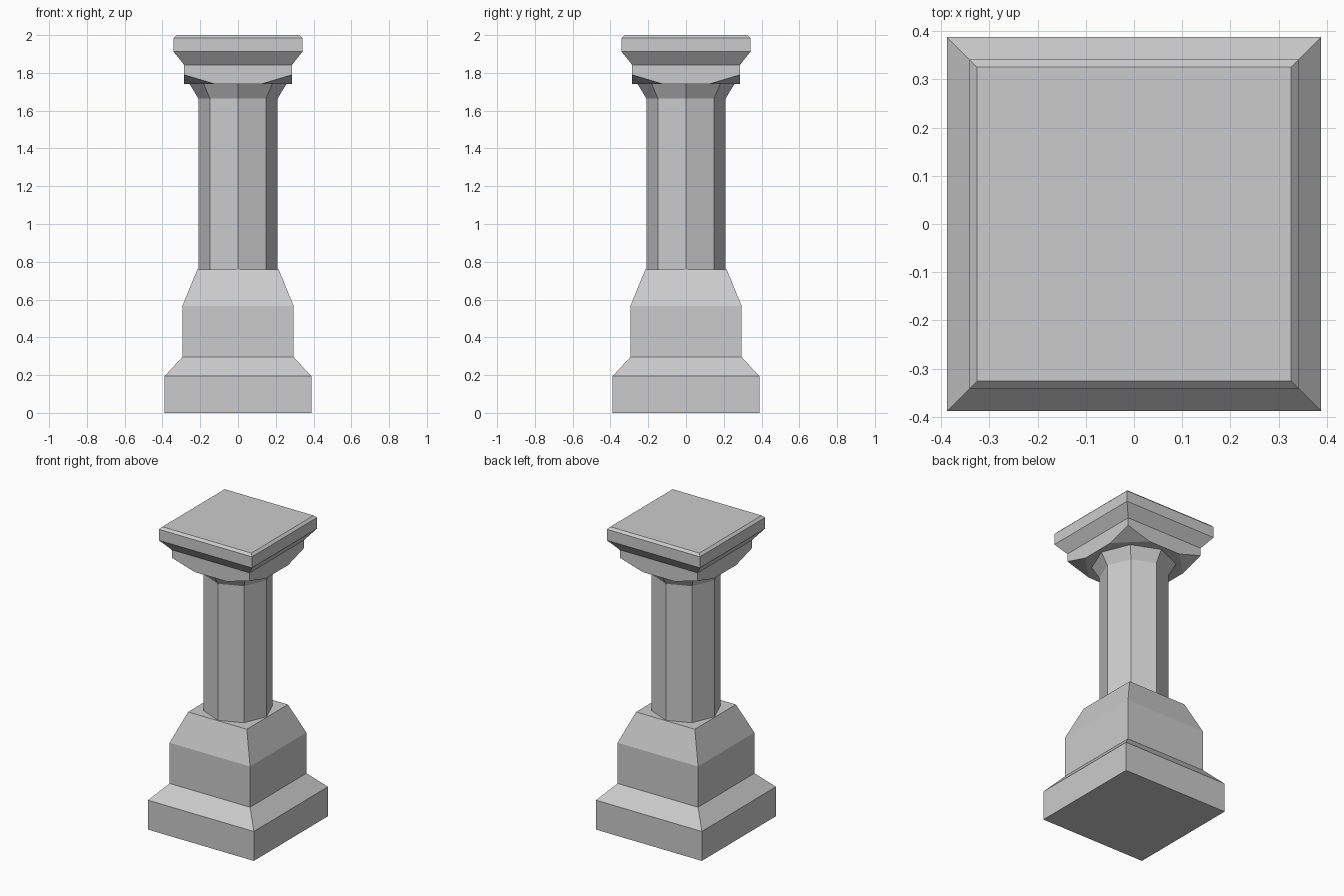
import bpy, bmesh, math

if "Cube" in bpy.data.objects:
    bpy.data.objects.remove(bpy.data.objects["Cube"])


def loft(name, rings):
    """Skin equally sized rings of (x, y, z) points and cap both ends."""
    bm = bmesh.new()
    loops = [[bm.verts.new(p) for p in ring] for ring in rings]
    n = len(loops[0])
    for a, b in zip(loops, loops[1:]):
        for i in range(n):
            j = (i + 1) % n
            bm.faces.new((a[i], a[j], b[j], b[i]))
    bm.faces.new(loops[0][::-1])
    bm.faces.new(loops[-1])
    bmesh.ops.remove_doubles(bm, verts=bm.verts, dist=0.0001)
    bmesh.ops.recalc_face_normals(bm, faces=bm.faces)
    mesh = bpy.data.meshes.new(name)
    bm.to_mesh(mesh)
    bm.free()
    ob = bpy.data.objects.new(name, mesh)
    bpy.context.collection.objects.link(ob)
    return ob


def square(h, z):
    return [(-h, -h, z), (h, -h, z), (h, h, z), (-h, h, z)]


def octagon(r, z):
    return [(r * math.cos(i * math.pi / 4), r * math.sin(i * math.pi / 4), z)
            for i in range(8)]


def cut_square(h, c, z):
    """Square of half width h whose corners are cut back to +-c."""
    return [(-c, -h, z), (c, -h, z), (h, -c, z), (h, c, z),
            (c, h, z), (-c, h, z), (-h, c, z), (-h, -c, z)]


# Stepped square plinth and pedestal
loft("pedestal", [square(h, z) for h, z in [
    (0.388, 0), (0.388, 0.195), (0.295, 0.295), (0.295, 0.565), (0.215, 0.76)]])

# Eight-sided shaft, flaring out under the capital
loft("shaft", [octagon(r, z) for r, z in [
    (0.21, 0.755), (0.21, 1.665), (0.285, 1.788)]])

# Neck block with its lower corners cut away
loft("capital_neck", [cut_square(0.285, 0.118, 1.74),
                      cut_square(0.285, 0.285, 1.79),
                      cut_square(0.285, 0.285, 1.842)])

# Square top slab
loft("capital_slab", [square(h, z) for h, z in [
    (0.285, 1.842), (0.341, 1.912), (0.341, 1.985), (0.326, 2.0)]])
